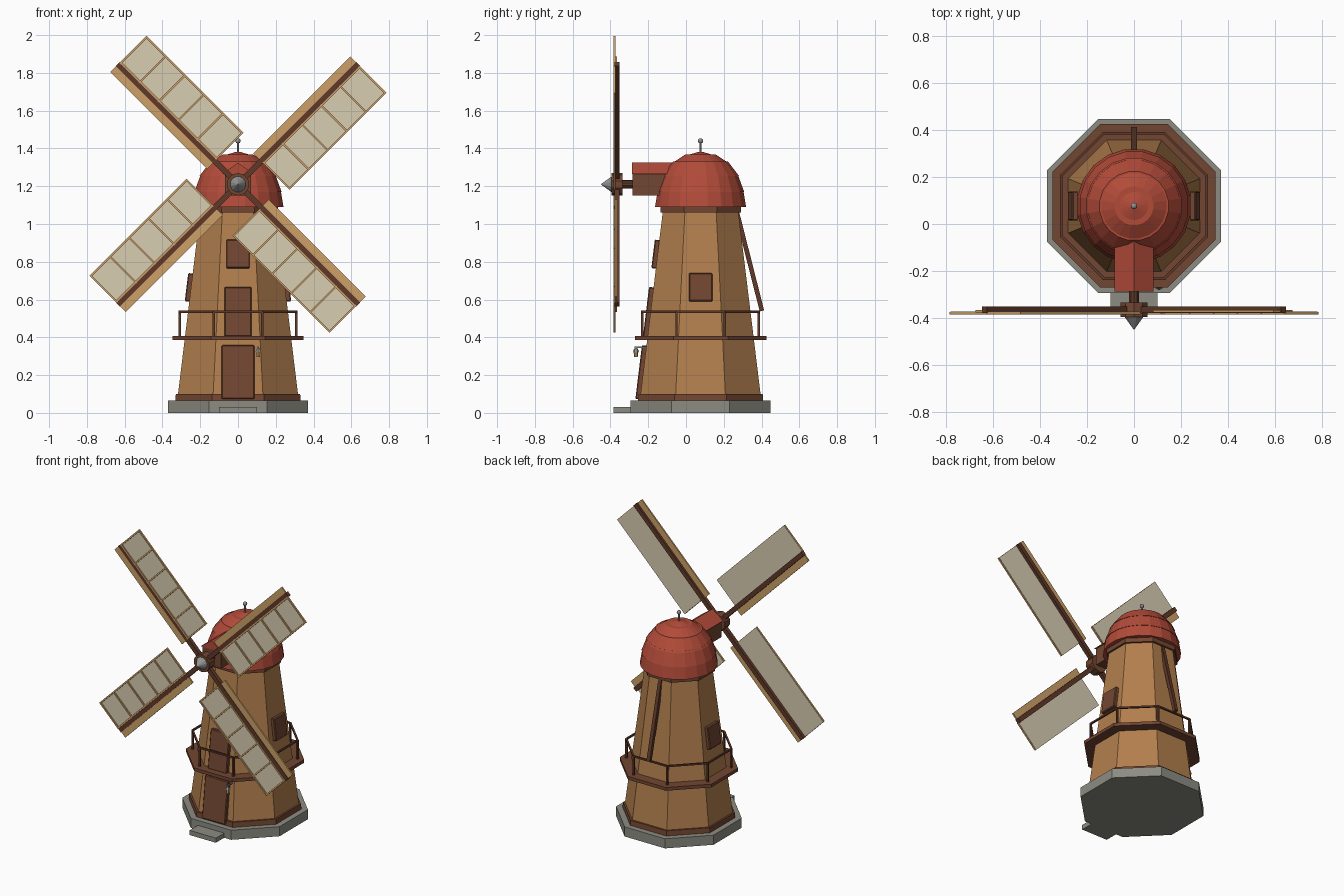
import bpy, bmesh, math
from mathutils import Matrix, Vector

if "Cube" in bpy.data.objects:
    bpy.data.objects.remove(bpy.data.objects["Cube"])

CY = 0.077          # tower axis
HUB = Vector((0, 0, 1.21))


def mat(name, r, g, b):
    m = bpy.data.materials.new(name)
    lin = [((c / 255 + 0.055) / 1.055) ** 2.4 for c in (r, g, b)]
    m.diffuse_color = (*lin, 1)
    m.use_nodes = True
    m.node_tree.nodes["Principled BSDF"].inputs["Base Color"].default_value = m.diffuse_color
    return m


WALL = mat("tan_wall", 178, 127, 77)
BROWN = mat("brown_wood", 114, 70, 50)
DARK = mat("dark_wood", 94, 56, 40)
RED = mat("red_roof", 178, 75, 57)
STONE = mat("grey_stone", 140, 140, 131)
LATH = mat("light_wood", 204, 160, 104)
CANVAS = mat("cream_canvas", 216, 205, 178)
METAL = mat("grey_metal", 146, 148, 146)


def finish(name, bm, m, matrix=None):
    if matrix is not None:
        bm.transform(matrix)
    bmesh.ops.recalc_face_normals(bm, faces=bm.faces)
    me = bpy.data.meshes.new(name)
    bm.to_mesh(me)
    bm.free()
    me.materials.append(m)
    ob = bpy.data.objects.new(name, me)
    bpy.context.collection.objects.link(ob)
    return ob


def box(name, lo, hi, m, matrix=None):
    bm = bmesh.new()
    bmesh.ops.create_cube(bm, size=1)
    for v in bm.verts:
        v.co = Vector([lo[i] + (v.co[i] + 0.5) * (hi[i] - lo[i]) for i in range(3)])
    return finish(name, bm, m, matrix)


def lathe(name, profile, sides, m, matrix=None, closed=False):
    """Turn (radius, z) points about z; radius is to the flat of each side."""
    bm = bmesh.new()
    k = 1 / math.cos(math.pi / sides)
    rings = []
    for r, z in profile:
        rings.append([bm.verts.new((r * k * math.cos((i + .5) * math.tau / sides),
                                    r * k * math.sin((i + .5) * math.tau / sides), z))
                      for i in range(sides)])
    pairs = list(zip(rings, rings[1:]))
    if closed:
        pairs.append((rings[-1], rings[0]))
    else:
        bm.faces.new(rings[0])
        bm.faces.new(rings[-1])
    for a, b in pairs:
        for i in range(sides):
            j = (i + 1) % sides
            bm.faces.new((a[i], a[j], b[j], b[i]))
    return finish(name, bm, m, matrix)


def beam(name, a, b, w, m):
    a, b = Vector(a), Vector(b)
    d = b - a
    rot = d.to_track_quat('Z', 'Y').to_matrix().to_4x4()
    return box(name, (-w / 2, -w / 2, 0), (w / 2, w / 2, d.length), m,
               Matrix.Translation(a) @ rot)


T = Matrix.Translation((0, CY, 0))

# Tower
lathe("stone_base", [(.37, 0), (.37, .066)], 8, STONE, T)
box("door_step", (-.10, -.383, 0), (.10, -.25, .032), STONE)
lathe("tower_foot_trim", [(.332, .066), (.329, .1)], 8, BROWN, T)
lathe("tower_wall", [(.32, .08), (.198, 1.08)], 8, WALL, T)
lathe("tower_top_trim", [(.213, 1.06), (.213, 1.092)], 8, BROWN, T)


# Doors and windows: plates lying on the sloped wall
def plate(name, half_w, z0, z1, turn=0):
    zc = (z0 + z1) / 2
    r = .32 - .122 * (zc - .08)
    mx = (T @ Matrix.Rotation(turn, 4, 'Z') @ Matrix.Translation((0, -r, zc))
          @ Matrix.Rotation(-math.atan(.122), 4, 'X'))
    h = (z1 - z0) / 2
    ob = box(name, (-half_w, -.024, -h), (half_w, .015, h), BROWN, mx)
    bev = ob.modifiers.new("edge", 'BEVEL')
    bev.width, bev.segments = .005, 1


plate("front_door", .088, .07, .357)
plate("balcony_door", .072, .40, .665)
plate("front_window", .062, .763, .915)
for side, turn in (("right", math.pi / 2), ("left", -math.pi / 2)):
    plate(side + "_window", .062, .588, .738, turn)

# Balcony
lathe("balcony_deck", [(.26, .385), (.348, .385), (.348, .407), (.26, .407)], 8, BROWN, T, True)
lathe("balcony_rail", [(.304, .53), (.315, .53), (.315, .541), (.304, .541)], 8, DARK, T, True)
for i in range(8):
    a = (i + .5) * math.pi / 4
    x, y = .334 * math.cos(a), CY + .334 * math.sin(a)
    beam(f"balcony_post_{i}", (x, y, .40), (x, y, .538), .012, DARK)

# Domed cap in overlapping courses
courses = [(.241, 1.09, .226, 1.18), (.231, 1.17, .196, 1.265), (.203, 1.255, .146, 1.33),
           (.153, 1.32, .082, 1.367), (.088, 1.358, .012, 1.382)]
for i, (r0, z0, r1, z1) in enumerate(courses):
    lathe(f"cap_course_{i}", [(r0, z0), (r1, z1)], 20, RED, T)
lathe("finial_pole", [(.006, 1.37), (.006, 1.44)], 8, METAL, T)
bm = bmesh.new()
bmesh.ops.create_uvsphere(bm, u_segments=12, v_segments=8, radius=.014)
finish("finial_ball", bm, METAL, Matrix.Translation((0, CY, 1.44)))

# Shaft housing with gable roof
box("shaft_housing", (-.07, -.283, 1.15), (.07, .02, 1.27), BROWN)
bm = bmesh.new()
tri = [bm.verts.new(p) for p in ((-.083, -.287, 1.265), (.083, -.287, 1.265), (0, -.287, 1.325))]
f = bm.faces.new(tri)
ext = bmesh.ops.extrude_face_region(bm, geom=[f])
for v in ext["geom"]:
    if isinstance(v, bmesh.types.BMVert):
        v.co.y = .02
if not f.is_valid or all(len(e.link_faces) < 2 for e in tri[0].link_edges):
    bm.faces.new(tri)
finish("housing_roof", bm, RED)

# Hub: turned parts along -y
H = Matrix.Translation(HUB) @ Matrix.Rotation(math.pi / 2, 4, 'X')
lathe("sail_shaft", [(.022, .2), (.022, .36)], 10, DARK, H)
lathe("sail_hub", [(.057, .335), (.057, .395)], 10, BROWN, H)
lathe("hub_cone", [(.042, .393), (.001, .45)], 12, METAL, H)

# Four sails, modelled upright then turned about the hub
for s in range(4):
    M = Matrix.Translation(HUB) @ Matrix.Rotation(math.radians(45 + 90 * s), 4, 'Y')
    n = f"sail_{s}_"
    box(n + "spar", (-.015, -.379, 0), (.015, -.352, .90), DARK, M)
    box(n + "wind_board", (-.058, -.376, .172), (-.005, -.366, .898), LATH, M)
    box(n + "canvas", (.012, -.377, .176), (.21, -.372, .896), CANVAS, M)
    for k in range(6):
        z = .172 + k * (.898 - .172 - .01) / 5
        box(n + f"lath_{k}", (.01, -.385, z), (.213, -.374, z + .01), LATH, M)
    for x in (.012, .203):
        box(n + "edge_lath", (x, -.385, .172), (x + .01, -.374, .898), LATH, M)

# Tail pole at the back
beam("tail_pole", (0, .27, 1.06), (0, .402, .54), .024, DARK)

# Lantern beside the door
beam("lantern_bracket", (.107, -.20, .348), (.107, -.272, .348), .007, METAL)
L = Matrix.Translation((.107, -.265, 0))
lathe("lantern_glass", [(.008, .295), (.011, .325)], 6, LATH, L)
lathe("lantern_lid", [(.015, .325), (.003, .348)], 6, METAL, L)
